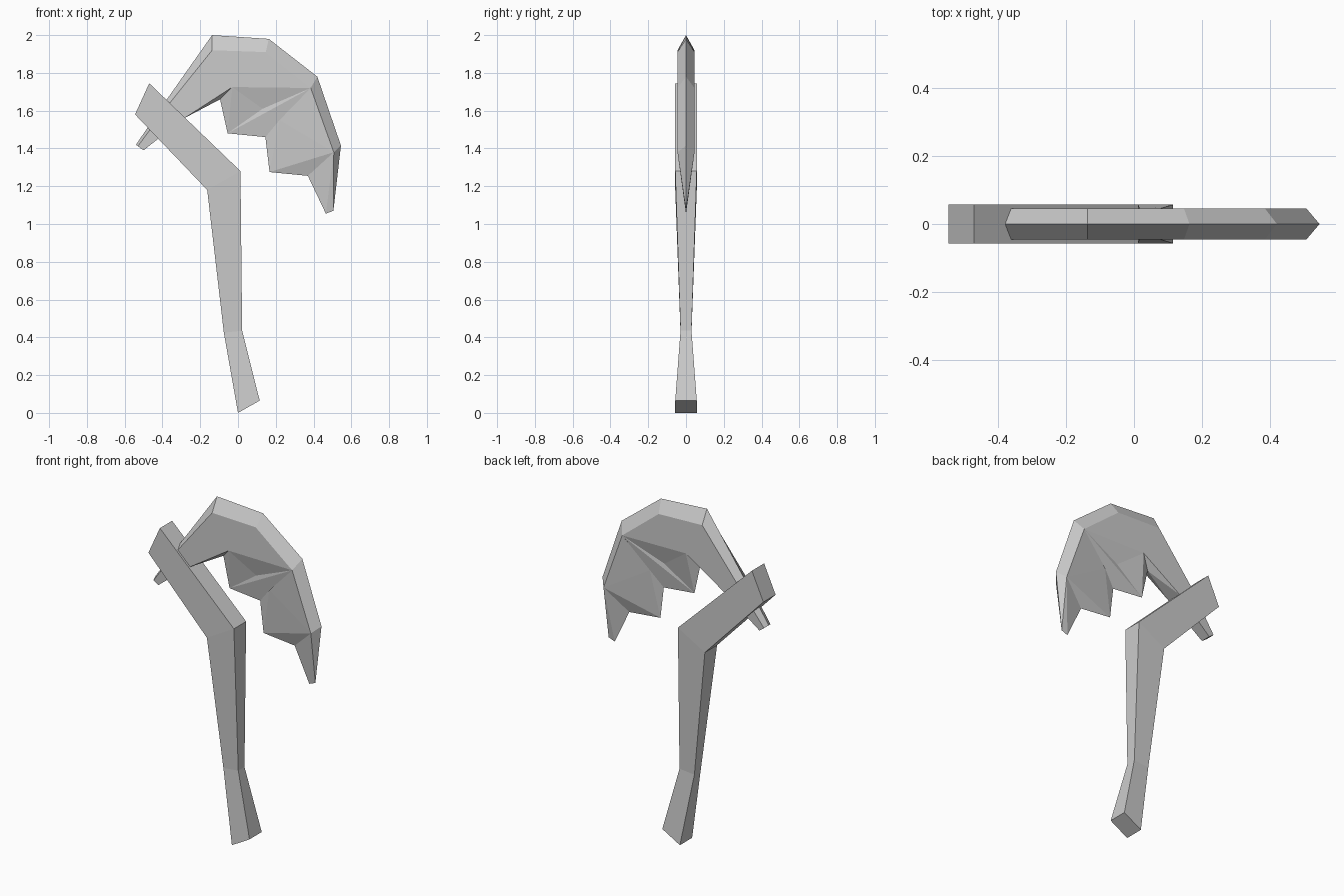
import bpy, bmesh

if "Cube" in bpy.data.objects:
    bpy.data.objects.remove(bpy.data.objects["Cube"])


def finish(bm, name):
    bmesh.ops.recalc_face_normals(bm, faces=bm.faces[:])
    mesh = bpy.data.meshes.new(name)
    bm.to_mesh(mesh)
    bm.free()
    obj = bpy.data.objects.new(name, mesh)
    bpy.context.collection.objects.link(obj)
    return obj


# Handle: bent shaft lofted through rectangular sections
# (left x, left z, right x, right z, half thickness)
sections = [
    (0.00, 0.00, 0.115, 0.065, 0.057),
    (-0.075, 0.425, 0.022, 0.435, 0.029),
    (-0.163, 1.18, 0.013, 1.28, 0.057),
    (-0.545, 1.58, -0.47, 1.745, 0.057),
]
bm = bmesh.new()
rings = []
for lx, lz, rx, rz, t in sections:
    rings.append([bm.verts.new(p) for p in
                  ((lx, -t, lz), (rx, -t, rz), (rx, t, rz), (lx, t, lz))])
for a, b in zip(rings, rings[1:]):
    for i in range(4):
        j = (i + 1) % 4
        bm.faces.new((a[i], a[j], b[j], b[i]))
bm.faces.new(rings[0])
bm.faces.new(rings[-1])
finish(bm, "handle")

# Blade: front half, mirrored front to back
T = 0.045
bm = bmesh.new()


def row(points, y):
    return [bm.verts.new((x, -y, z)) for x, z in points]


# outer ridge on the centre plane, from the tang to the tip
ridge = row([(-0.38, 1.655), (-0.137, 2.0), (0.163, 1.98),
             (0.42, 1.78), (0.545, 1.415), (0.505, 1.07)], 0)
# full-thickness shoulder below the ridge
side = row([(-0.36, 1.642), (-0.137, 1.92), (0.147, 1.91),
            (0.385, 1.72), (0.507, 1.38)], T)
# full-thickness inner edge
inner = row([(-0.285, 1.56), (-0.03, 1.725)], T)
# serrated cutting edge on the centre plane
teeth = row([(-0.095, 1.66), (-0.055, 1.48), (0.145, 1.46),
             (0.167, 1.275), (0.37, 1.255), (0.465, 1.055)], 0)
# hollows between the teeth
h1, = row([(0.13, 1.61)], 0.015)
h2, = row([(0.22, 1.55)], 0.022)
# tang centre line and end that pokes through the handle
mid, = row([(-0.285, 1.56)], 0)
peg_top, peg_mid = row([(-0.54, 1.42), (-0.50, 1.39)], 0)
peg_a, peg_b = row([(-0.53, 1.412), (-0.50, 1.39)], 0.03)

faces = [(ridge[i], ridge[i + 1], side[i + 1], side[i]) for i in range(4)]
faces += [
    side[:4] + [inner[1], inner[0]],
    # teeth facets
    (inner[0], inner[1], teeth[0]), (inner[0], teeth[0], mid),
    (inner[1], teeth[1], teeth[0]),
    (inner[1], side[3], h1), (inner[1], h1, teeth[1]), (h1, side[3], teeth[1]),
    (side[3], teeth[2], teeth[1]),
    (side[3], h2, teeth[2]), (side[3], side[4], h2),
    (h2, teeth[3], teeth[2]), (h2, side[4], teeth[3]),
    (side[4], teeth[4], teeth[3]), (side[4], teeth[5], teeth[4]),
    # tip
    (side[4], ridge[5], teeth[5]), (side[4], ridge[4], ridge[5]),
    # tang
    (ridge[0], side[0], peg_a, peg_top), (side[0], inner[0], peg_b, peg_a),
    (inner[0], mid, peg_mid, peg_b), (peg_top, peg_a, peg_b, peg_mid),
]
for f in faces:
    bm.faces.new(f)
blade = finish(bm, "blade")
mirror = blade.modifiers.new("mirror", 'MIRROR')
mirror.use_axis = (False, True, False)
